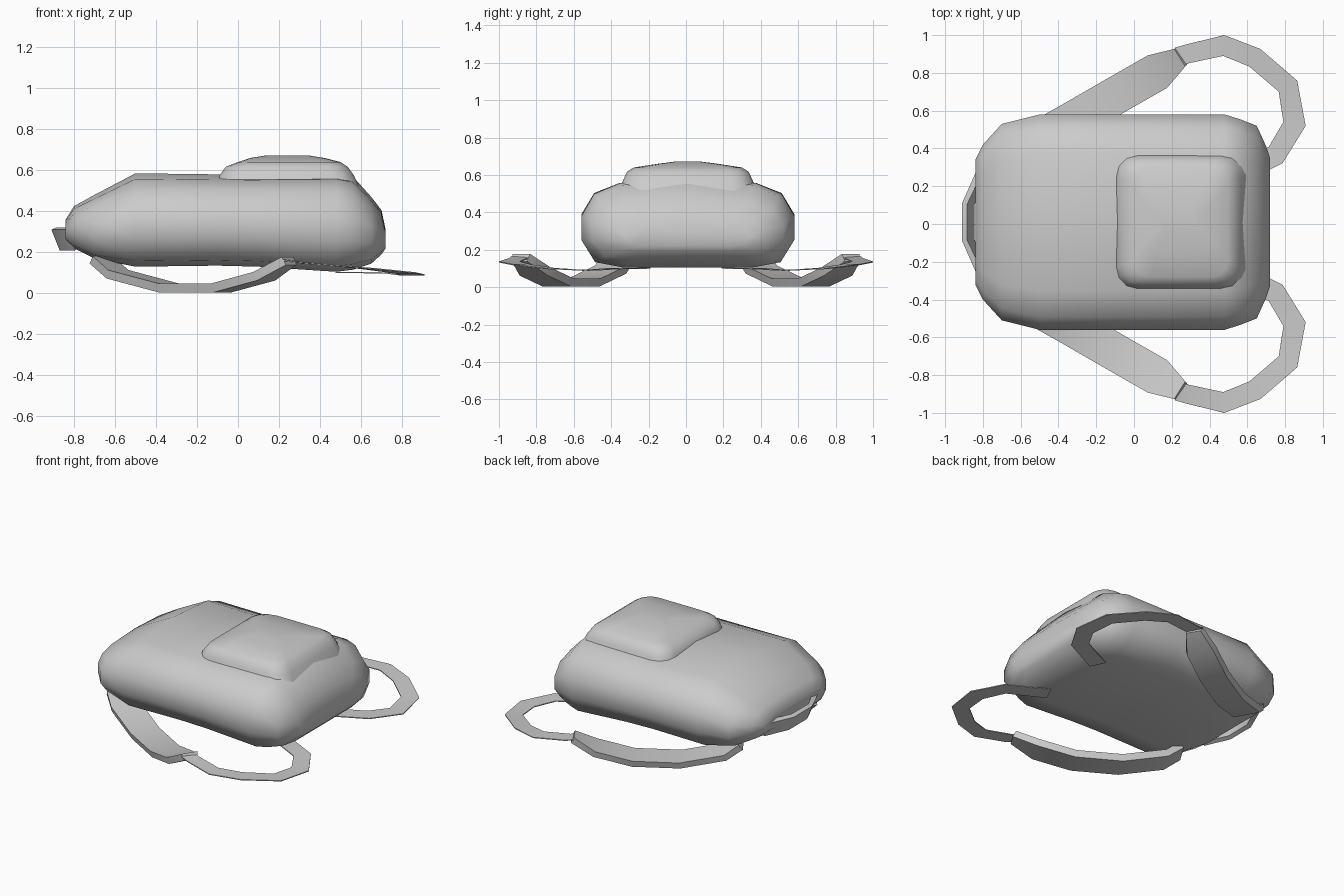
import bpy, bmesh, math
from mathutils import Vector

if "Cube" in bpy.data.objects:
    bpy.data.objects.remove(bpy.data.objects["Cube"], do_unlink=True)

grey = bpy.data.materials.new("grey_fabric")
grey.use_nodes = True
grey.diffuse_color = (0.6, 0.6, 0.6, 1)
grey.node_tree.nodes["Principled BSDF"].inputs["Base Color"].default_value = (0.6, 0.6, 0.6, 1)


def loft(name, rings, angle, mirror=False):
    """Skin a row of closed rings, cap both ends, shade smooth up to an angle."""
    bm = bmesh.new()
    rows = [[bm.verts.new(p) for p in ring] for ring in rings]
    n = len(rows[0])
    for a, b in zip(rows, rows[1:]):
        for i in range(n):
            j = (i + 1) % n
            bm.faces.new((a[i], a[j], b[j], b[i]))
    bm.faces.new(rows[0])
    bm.faces.new(rows[-1])
    bmesh.ops.recalc_face_normals(bm, faces=bm.faces)
    mesh = bpy.data.meshes.new(name)
    bm.to_mesh(mesh)
    bm.free()
    mesh.materials.append(grey)
    ob = bpy.data.objects.new(name, mesh)
    bpy.context.collection.objects.link(ob)
    bpy.ops.object.select_all(action="DESELECT")
    bpy.context.view_layer.objects.active = ob
    ob.select_set(True)
    bpy.ops.object.shade_smooth_by_angle(angle=math.radians(angle))
    if mirror:
        mod = ob.modifiers.new("other_side", "MIRROR")
        mod.use_axis = (False, True, False)
    return ob


# Bag body: rounded cross-sections (width share, height share) along the length
half = [(0.6, 0), (0.87, 0.06), (1, 0.31), (1, 0.57), (0.88, 0.82), (0.64, 0.94)]
section = [(0, 0)] + half + [(0, 1)] + [(-w, h) for w, h in reversed(half)]
stations = [  # x, half width, bottom, top
    (-0.84, 0.33, 0.26, 0.36), (-0.80, 0.41, 0.22, 0.425), (-0.70, 0.52, 0.17, 0.48),
    (-0.50, 0.57, 0.13, 0.585), (-0.10, 0.57, 0.135, 0.58), (0.10, 0.57, 0.13, 0.58),
    (0.48, 0.57, 0.105, 0.585), (0.56, 0.545, 0.115, 0.57), (0.65, 0.51, 0.145, 0.47),
    (0.70, 0.40, 0.19, 0.405), (0.72, 0.34, 0.22, 0.31)]
body = loft("bag_body", [[(x, w * s, b + (t - b) * h) for s, h in section]
                         for x, w, b, t in stations], 60)
body.location.y = 0.01


# Raised pocket: rounded rectangles stacked up to a gently domed top
def rounded_rect(x0, x1, hy, r, z, dome=0):
    ring = []
    for cx, cy, start in ((x1 - r, hy - r, 0), (x0 + r, hy - r, 90),
                          (x0 + r, r - hy, 180), (x1 - r, r - hy, 270)):
        for k in range(4):
            a = math.radians(start + 30 * k)
            ring.append((cx + r * math.cos(a), cy + r * math.sin(a), z + dome * (k in (1, 2))))
    return ring


pocket = loft("front_pocket", [
    rounded_rect(-0.11, 0.60, 0.37, 0.12, 0.50), rounded_rect(-0.09, 0.565, 0.345, 0.11, 0.575),
    rounded_rect(-0.06, 0.535, 0.325, 0.10, 0.617), rounded_rect(0.0, 0.50, 0.29, 0.09, 0.64),
    rounded_rect(0.06, 0.42, 0.16, 0.06, 0.66), rounded_rect(0.14, 0.34, 0.06, 0.03, 0.673)], 60)
pocket.location.y = 0.01


# Straps: sweep a section along a path, keeping the width level
def sweep(path, widths, profile):
    pts = [Vector(p) for p in path]
    rings = []
    for i, p in enumerate(pts):
        tan = (pts[min(i + 1, len(pts) - 1)] - pts[max(i - 1, 0)]).normalized()
        side = tan.cross(Vector((0, 0, 1))).normalized()
        up = side.cross(tan)
        rings.append([p + side * (u * widths[i]) + up * v for u, v in profile])
    return rings


pad_path = [(-0.67, 0.35, 0.165), (-0.59, 0.40, 0.095), (-0.34, 0.54, 0.028),
            (-0.08, 0.69, 0.028), (0.13, 0.81, 0.085), (0.25, 0.885, 0.16)]
loft("shoulder_straps", sweep(pad_path, [0.09, 0.1, 0.1, 0.1, 0.1, 0.055],
     [(1, 0.02), (0.88, -0.024), (-0.88, -0.024), (-1, 0.02)]), 30, True)

# Thin webbing loops running from the pads back under the bag
web_path = [(0.23, 0.885, 0.163), (0.28, 0.90, 0.152), (0.475, 0.945, 0.135), (0.64, 0.88, 0.12),
            (0.815, 0.73, 0.10), (0.85, 0.53, 0.09), (0.75, 0.365, 0.10), (0.50, 0.24, 0.102)]
loft("webbing_loops", sweep(web_path, [0.05, 0.05, 0.055, 0.055, 0.057, 0.06, 0.057, 0.055],
     [(1, 0.003), (1, -0.003), (-1, -0.003), (-1, 0.003)]), 30, True)

# Carry handle: tilted band bowed out from the narrow end
grip = []
for y, x in ((-0.27, -0.815), (-0.1, -0.89), (0.1, -0.89), (0.27, -0.815)):
    grip.append([(x - 0.02, y, 0.31), (x + 0.02, y, 0.21),
                 (x + 0.045, y * 0.92, 0.222), (x + 0.005, y * 0.92, 0.322)])
loft("carry_handle", grip, 30).location.y = 0.01
